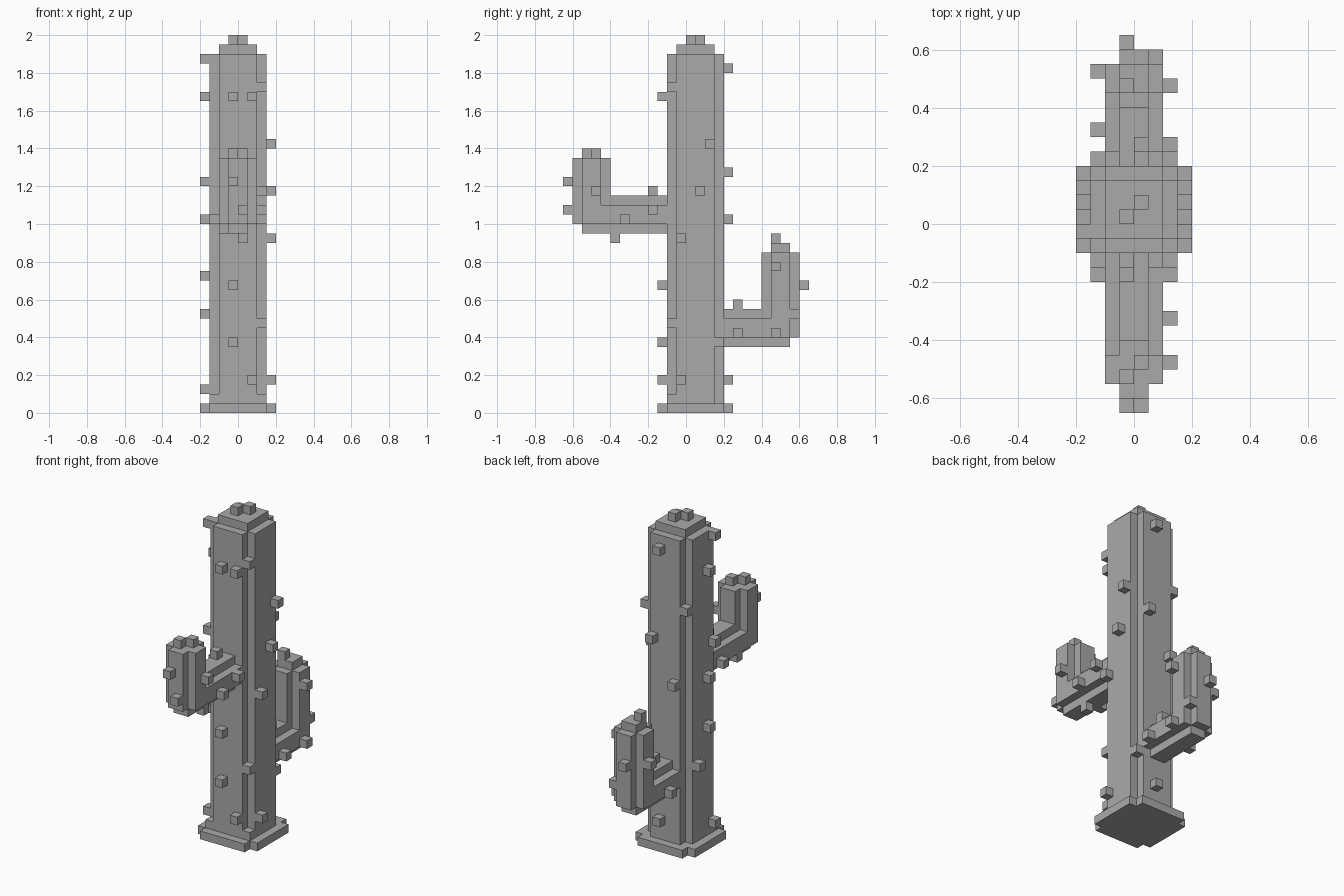
import bpy, bmesh
from mathutils import Vector

cube = bpy.data.objects.get("Cube")
if cube:
    bpy.data.objects.remove(cube, do_unlink=True)

BLOCK = 0.05  # edge of one block; everything below counts in blocks
COLOUR = (0.4, 0.4, 0.4, 1)

grey = bpy.data.materials.new("plain_grey")
grey.use_nodes = True
grey.diffuse_color = COLOUR
grey.node_tree.nodes["Principled BSDF"].inputs["Base Color"].default_value = COLOUR

parts = {}


def box(half_width, y, z):
    """Block cells of a box that is symmetric in x."""
    return {(i, j, k) for i in range(-half_width, half_width)
            for j in range(*y) for k in range(*z)}


def column(half_width, front, back, z):
    """Upright column with its four corners notched by one block."""
    return (box(half_width, (front + 1, back - 1), z)
            | box(half_width - 1, (front, back), z))


def arm(bottom, top):
    """Elbow-shaped arm with notched edges, reaching backwards from inside the trunk."""
    reach = (2, 11)
    beam = box(1, reach, (bottom, bottom + 4)) | box(2, reach, (bottom + 1, bottom + 3))
    return beam | column(2, 8, 12, (bottom + 1, top))


def add_spines(name, axis, side, spots):
    """Stick single blocks onto the outermost surface seen along an axis."""
    cells = set()
    for spot in spots:
        hits = [c[axis] for c in body if c[:axis] + c[axis + 1:] == spot]
        level = (max(hits) if side > 0 else min(hits)) + side
        cells.add(spot[:axis] + (level,) + spot[axis:])
    parts[name] = cells


def build(name, cells, solid):
    """Skin a part, leaving out faces buried against other blocks."""
    bm = bmesh.new()
    verts = {}
    for cell in cells:
        for axis in range(3):
            for step in (-1, 1):
                beside = list(cell)
                beside[axis] += step
                if tuple(beside) in solid:
                    continue
                ring = []
                for da, db in ((0, 0), (1, 0), (1, 1), (0, 1))[::step]:
                    p = list(cell)
                    p[axis] += step > 0
                    p[(axis + 1) % 3] += da
                    p[(axis + 2) % 3] += db
                    p = tuple(p)
                    if p not in verts:
                        verts[p] = bm.verts.new(Vector(p) * BLOCK)
                    ring.append(verts[p])
                bm.faces.new(ring)
    # Merge flat areas into large clean faces
    bmesh.ops.dissolve_limit(bm, angle_limit=0.01, verts=bm.verts[:], edges=bm.edges[:])
    mesh = bpy.data.meshes.new(name)
    bm.to_mesh(mesh)
    bm.free()
    mesh.materials.append(grey)
    bpy.context.collection.objects.link(bpy.data.objects.new(name, mesh))


# Main body
parts["base"] = column(4, -3, 5, (0, 1))
parts["trunk"] = column(3, -2, 4, (1, 38))
parts["trunk_cap"] = box(2, (-1, 3), (38, 39))
parts["back_arm"] = arm(bottom=7, top=17) - parts["trunk"]
parts["back_arm_cap"] = box(1, (9, 11), (17, 18))
# The front arm is the same shape turned to face forwards
parts["front_arm"] = {(i, -1 - j, k) for i, j, k in arm(bottom=19, top=27)}
body = set().union(*parts.values())

# Spines: (x, z) on front and back, (y, z) on the sides, (x, y) on top and below
add_spines("front_spines", 1, -1, [(-1, 33), (1, 33), (-1, 13), (-1, 7), (1, 3),
                                   (-1, 24), (0, 21)])
add_spines("front_corner_spines", 1, -1, [(2, 34), (2, 9), (2, 1), (-3, 1)])
add_spines("back_spines", 1, 1, [(0, 36), (1, 25), (-2, 20), (0, 3), (-1, 13)])
add_spines("back_corner_spines", 1, 1, [(-3, 29), (2, 7), (1, 10)])
add_spines("left_trunk_spines", 0, 1, [(2, 28), (1, 23), (-1, 18), (-1, 3)])
add_spines("left_arm_spines", 0, 1, [(-10, 23), (-7, 20), (-4, 21),
                                     (9, 15), (9, 8), (5, 8)])
add_spines("right_trunk_spines", 0, -1, [(-1, 37), (0, 33), (-1, 24), (0, 20),
                                         (0, 14), (2, 10), (-1, 2)])
add_spines("right_arm_spines", 0, -1, [(-4, 20), (10, 13), (6, 8)])
add_spines("top_spines", 2, 1, [(-1, 0), (0, 1), (-1, -11), (0, -10), (-1, -4),
                                (-1, 9), (0, 5)])
add_spines("under_arm_spines", 2, -1, [(0, -8), (-2, -8)])

everything = set().union(*parts.values())
for name, cells in parts.items():
    build(name, cells, everything)
